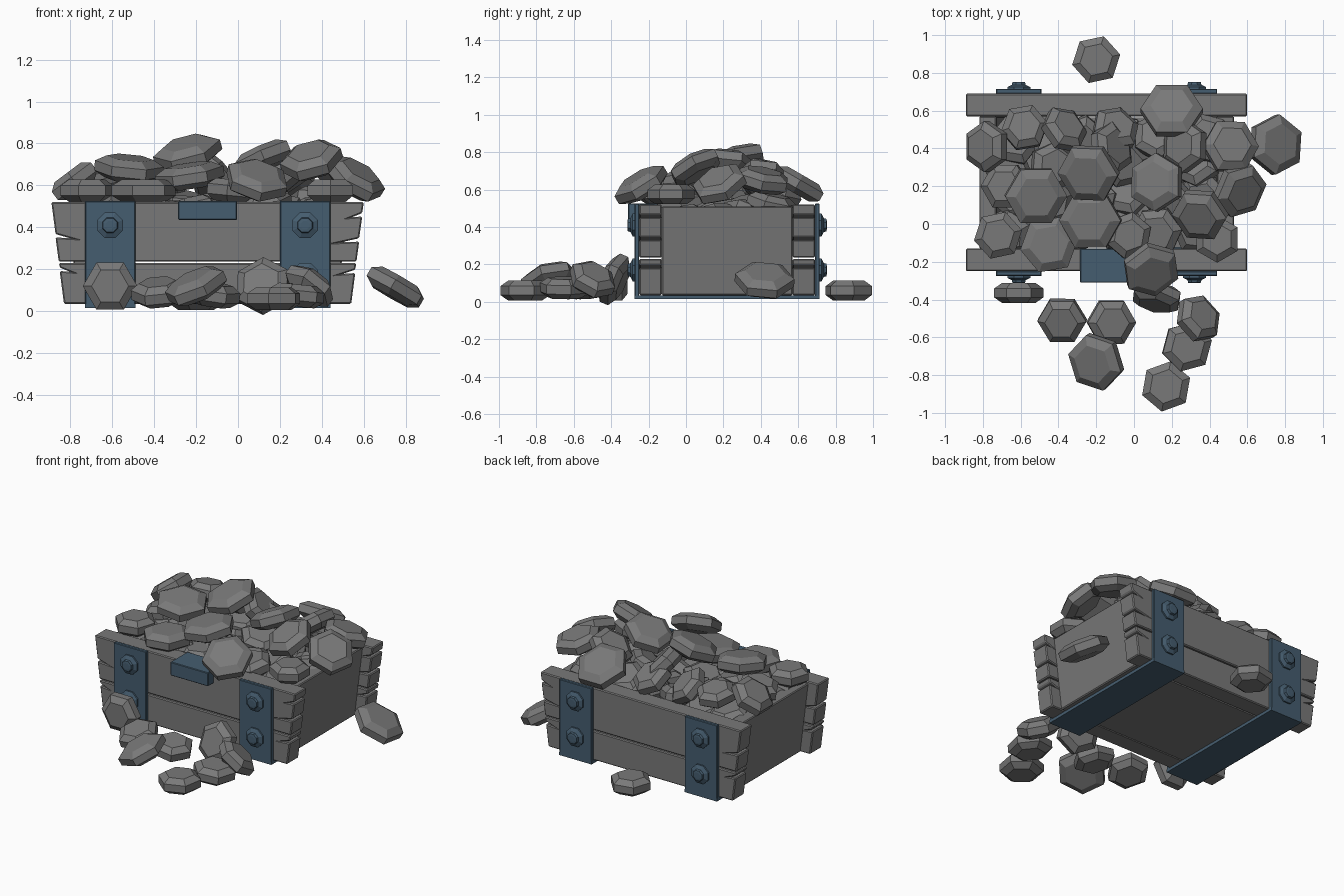
import bpy, bmesh, math, random
from mathutils import Matrix, Vector

if "Cube" in bpy.data.objects:
    bpy.data.objects.remove(bpy.data.objects["Cube"])

random.seed(4)
CX = -0.145                    # crate centre
FRONT, BACK = -0.25, 0.69      # outer faces of the long walls
WALL = 0.12
LOW, SEAM, RIM = 0.035, 0.233, 0.52


def material(name, colour):
    mat = bpy.data.materials.new(name)
    mat.use_nodes = True
    mat.diffuse_color = (*colour, 1)
    bsdf = next(n for n in mat.node_tree.nodes if n.type == 'BSDF_PRINCIPLED')
    bsdf.inputs["Base Color"].default_value = (*colour, 1)
    bsdf.inputs["Roughness"].default_value = 0.8
    return mat


GREY = material("stone grey", (0.19, 0.19, 0.19))
BLUE = material("steel blue", (0.06, 0.11, 0.16))


def finish(name, bm, mat, bevel=0):
    bmesh.ops.recalc_face_normals(bm, faces=bm.faces)
    mesh = bpy.data.meshes.new(name)
    bm.to_mesh(mesh)
    bm.free()
    mesh.materials.append(mat)
    obj = bpy.data.objects.new(name, mesh)
    bpy.context.collection.objects.link(obj)
    if bevel:
        mod = obj.modifiers.new("edge", 'BEVEL')
        mod.width = bevel
        mod.segments = 1
    return obj


def prism(name, outline, y0, y1, mat, bevel=0):
    """Extrude an x-z outline along y."""
    bm = bmesh.new()
    face = bm.faces.new([bm.verts.new((x, y0, z)) for x, z in outline])
    new = bmesh.ops.extrude_face_region(bm, geom=[face])["geom"]
    moved = [v for v in new if isinstance(v, bmesh.types.BMVert)]
    bmesh.ops.translate(bm, verts=moved, vec=(0, y1 - y0, 0))
    return finish(name, bm, mat, bevel)


def block(name, x0, x1, y0, y1, z0, z1, mat, bevel=0):
    return prism(name, [(x0, z0), (x1, z0), (x1, z1), (x0, z1)], y0, y1, mat, bevel)


def stack(name, rings, sides, spin, matrix, mat):
    """Closed solid lofted through (radius, height) rings."""
    bm = bmesh.new()
    loops = []
    for r, z in rings:
        angles = [spin + math.tau * i / sides for i in range(sides)]
        loops.append([bm.verts.new(matrix @ Vector((r * math.cos(a), r * math.sin(a), z)))
                      for a in angles])
    for a, b in zip(loops, loops[1:]):
        for i in range(sides):
            j = (i + 1) % sides
            bm.faces.new((a[i], a[j], b[j], b[i]))
    bm.faces.new(loops[0])
    bm.faces.new(loops[-1])
    return finish(name, bm, mat)


def stone(name, x, y, z, r, nx, ny, spin):
    """Chamfered hexagonal stone whose flat side faces (nx, ny, up)."""
    normal = Vector((nx, ny, math.sqrt(max(0, 1 - nx * nx - ny * ny))))
    turn = Vector((0, 0, 1)).rotation_difference(normal).to_matrix().to_4x4()
    h = 0.053
    rings = [(r * 0.68, -h), (r, -h * 0.45), (r, h * 0.45), (r * 0.68, h)]
    stack(name, rings, 6, math.radians(spin), Matrix.Translation((x, y, z)) @ turn, GREY)


# Long walls: two flared planks each, with split ends
def half_width(z):
    return 0.685 + 0.06 * (z - LOW) / (RIM - LOW)


def plank_end(z0, z1, side, cracks):
    points = [(CX + side * half_width(z0), z0)]
    for z, depth in cracks:
        w = half_width(z)
        points += [(CX + side * w, z - 0.008),
                   (CX + side * (w - depth), z - 0.012),
                   (CX + side * w, z + 0.008)]
    return points + [(CX + side * half_width(z1), z1)]


def plank(name, z0, z1, y0, right, left):
    outline = plank_end(z0, z1, 1, right) + plank_end(z0, z1, -1, left)[::-1]
    prism(name, outline, y0, y0 + WALL, GREY, 0.006)


for label, y in (("front", FRONT), ("back", BACK - WALL)):
    plank(label + "_lower_plank", LOW, SEAM - 0.004, y, [(0.19, 0.06)], [(0.2, 0.05)])
    plank(label + "_upper_plank", SEAM + 0.004, RIM, y,
          [(0.34, 0.09), (0.46, 0.05)], [(0.36, 0.07)])

# Leaning end walls and floor
for label, s in (("left", 1), ("right", -1)):
    prism(label + "_end_wall",
          [(CX + s * 0.615, LOW), (CX + s * 0.675, RIM - 0.01),
           (CX + s * 0.585, RIM - 0.01), (CX + s * 0.525, LOW)],
          FRONT + WALL, BACK - WALL, GREY, 0.006)
block("floor", CX - 0.6, CX + 0.6, FRONT + WALL + 0.005, BACK - WALL - 0.005,
      LOW, LOW + 0.05, GREY)

# Metal straps wrapped under the crate, with faceted bolts
T = 0.025
for label, x in (("right", -0.61), ("left", 0.32)):
    x0, x1 = x - 0.12, x + 0.12
    block(label + "_front_strap", x0, x1, FRONT - T, FRONT, 0.015, 0.525, BLUE, 0.004)
    block(label + "_back_strap", x0, x1, BACK, BACK + T, 0.015, 0.525, BLUE, 0.004)
    block(label + "_bottom_strap", x0, x1, FRONT - T, BACK + T, 0.015, LOW, BLUE)
    for z in (0.17, 0.41):
        for end, y, s in (("front", FRONT - T, 1), ("back", BACK + T, -1)):
            place = Matrix.Translation((x, y, z)) @ Matrix.Rotation(s * math.pi / 2, 4, 'X')
            stack(f"{label}_{end}_bolt", [(0.066, 0), (0.066, 0.01), (0.04, 0.022),
                                          (0.036, 0.036), (0.022, 0.038)],
                  8, math.pi / 8, place, BLUE)

# Latch plate over the front rim
block("latch", -0.285, -0.005, -0.31, -0.13, 0.435, 0.526, BLUE, 0.004)

# Stones on the ground: x, y, z, radius, lean x, lean y, spin
loose = [
    (-.2, .87, .06, .13, 0, 0, 12), (.75, .42, .115, .16, .5, .05, 25),
    (-.61, -.365, .12, .13, 0, -1, 0), (-.38, -.51, .09, .13, -.1, -.3, 0),
    (-.12, -.52, .08, .13, .15, -.1, 0), (-.2, -.73, .12, .155, -.4, -.25, 45),
    (.12, -.385, .12, .14, -.2, -.9, 20), (.34, -.5, .12, .13, .55, .35, 15),
    (.28, -.65, .075, .135, .1, 0, 15), (.17, -.86, .06, .135, 0, 0, 20),
]
# Stones heaped above the rim
heap = [
    (.2, .6, .63, .165, 0, .5, 0), (.51, .41, .65, .15, .2, .2, 0),
    (.56, .18, .63, .15, .5, -.35, 10), (.35, .05, .72, .15, -.25, -.45, 0),
    (.12, .22, .73, .155, -.4, .1, 30), (-.24, .27, .755, .165, -.25, -.3, 0),
    (-.52, .15, .68, .165, .1, -.15, 0), (-.23, .02, .645, .165, -.15, -.1, 0),
    (-.45, -.11, .575, .155, 0, 0, 10), (-.72, -.06, .575, .13, 0, 0, 12),
    (-.03, -.06, .575, .125, .1, 0, 20), (.09, -.24, .625, .155, .2, -.5, 40),
    (.44, -.08, .575, .125, 0, 0, 30), (-.58, .51, .62, .125, 0, .2, 10),
    (-.78, .41, .62, .135, -.6, 0, 30), (-.37, .5, .61, .13, .5, .5, 0),
    (-.12, .4, .66, .14, .7, .2, 30), (.27, .41, .66, .14, -.6, .1, 30),
    (-.68, .2, .57, .13, -.2, 0, 0), (-.1, .5, .6, .13, .3, .5, 15),
]
for kind, group in (("ground_stone", loose), ("heap_stone", heap)):
    for values in group:
        stone(kind, *values)

# Stones filling the crate underneath the heap
for i in range(6):
    for j in range(4):
        stone("buried_stone", -0.65 + i * 0.2 + random.uniform(-.03, .03),
              -0.02 + j * 0.16 + random.uniform(-.03, .03), random.uniform(.45, .53), 0.135,
              random.uniform(-.4, .4), random.uniform(-.4, .4), random.uniform(0, 60))
